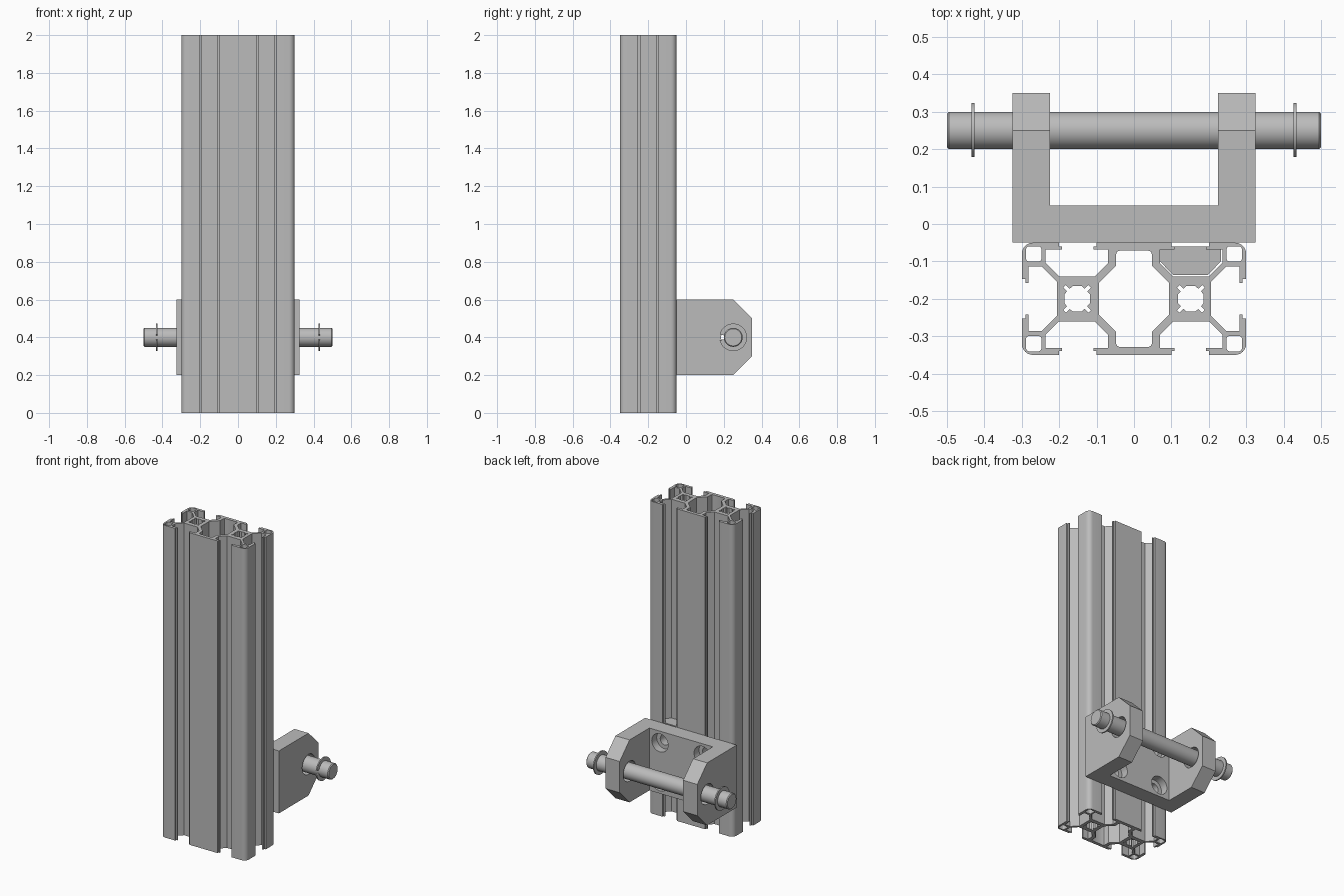
import bpy, bmesh, math
from mathutils import Matrix, Vector

cube = bpy.data.objects.get("Cube")
if cube:
    bpy.data.objects.remove(cube, do_unlink=True)

grey = bpy.data.materials.new("aluminium_grey")
grey.use_nodes = True
colour = (0.5, 0.5, 0.5, 1)
grey.diffuse_color = colour
grey.node_tree.nodes["Principled BSDF"].inputs["Base Color"].default_value = colour


def add(name, mesh, smooth=None):
    obj = bpy.data.objects.new(name, mesh)
    bpy.context.collection.objects.link(obj)
    mesh.materials.clear()
    mesh.materials.append(grey)
    for p in mesh.polygons:
        p.use_smooth = False
    if smooth:
        bpy.ops.object.select_all(action='DESELECT')
        obj.select_set(True)
        bpy.context.view_layer.objects.active = obj
        bpy.ops.object.shade_smooth_by_angle(angle=math.radians(smooth))
    return obj


def extrude(name, loops, depth, matrix, smooth=None):
    """Filled outline (later loops are holes), extruded from 0 to depth along local z."""
    curve = bpy.data.curves.new(name, 'CURVE')
    curve.dimensions = '2D'
    curve.fill_mode = 'BOTH'
    curve.extrude = depth / 2
    for loop in loops:
        spline = curve.splines.new('POLY')
        spline.points.add(len(loop) - 1)
        for point, (x, y) in zip(spline.points, loop):
            point.co = (x, y, 0, 1)
        spline.use_cyclic_u = True
    temp = bpy.data.objects.new("temp", curve)
    mesh = bpy.data.meshes.new_from_object(temp)
    bpy.data.objects.remove(temp)
    bm = bmesh.new()
    bm.from_mesh(mesh)
    bmesh.ops.remove_doubles(bm, verts=bm.verts, dist=1e-5)
    bmesh.ops.transform(bm, verts=bm.verts,
                        matrix=matrix @ Matrix.Translation((0, 0, depth / 2)))
    bmesh.ops.recalc_face_normals(bm, faces=bm.faces)
    bm.to_mesh(mesh)
    bm.free()
    mesh.name = name
    return add(name, mesh, smooth)


def cylinder(name, radius, start, end, segments=48, bevel=0, smooth=None):
    start, end = Vector(start), Vector(end)
    axis = end - start
    bm = bmesh.new()
    matrix = Matrix.Translation((start + end) / 2) @ axis.to_track_quat('Z', 'Y').to_matrix().to_4x4()
    bmesh.ops.create_cone(bm, cap_ends=True, segments=segments, radius1=radius,
                          radius2=radius, depth=axis.length, matrix=matrix)
    if bevel:
        rims = [e for e in bm.edges if any(len(f.verts) > 4 for f in e.link_faces)]
        bmesh.ops.bevel(bm, geom=rims, offset=bevel, segments=1, affect='EDGES')
    mesh = bpy.data.meshes.new(name)
    bm.to_mesh(mesh)
    bm.free()
    return add(name, mesh, smooth)


def mirror_quarter(quarter):
    """Full loop from a first-quadrant path running from the y axis to the x axis."""
    right = quarter + [(x, -y) for x, y in reversed(quarter)]
    return right + [(-x, y) for x, y in reversed(right)]


def shift(loop, dx, dy=0):
    return [(x + dx, y + dy) for x, y in loop]


def rounded_box(w, h, r):
    return mirror_quarter([(w - r + r * math.sin(t), h - r + r * math.cos(t))
                           for t in [i * math.pi / 8 for i in range(5)]])


# Slotted extrusion: quarter outline, centre plate to side lip
corner = [(0.27 + 0.03 * math.sin(t), 0.12 + 0.03 * math.cos(t))
          for t in [i * math.pi / 12 for i in range(7)]]
outline = [(.1, .15), (.1, .14), (.108, .14), (.108, .132), (.07, .132), (.07, .095),
           (.105, .06), (.2, .06), (.237, .097), (.237, .132), (.192, .132), (.192, .14),
           (.2, .14), (.2, .15)] + corner + [
           (.3, .053), (.29, .053), (.29, .042), (.282, .042), (.282, .086),
           (.246, .086), (.206, .046)]
middle = [(.038, .129), (.045, .126), (.048, .119), (.048, .088), (.094, .042)]
bore = [(.012, .034), (.02, .027), (.03, .037), (.037, .03), (.027, .02), (.034, .012)]
loops = [mirror_quarter(outline), mirror_quarter(middle)]
for sx in (-1, 1):
    loops.append(shift(mirror_quarter(bore), sx * 0.152))
    for sy in (-1, 1):
        loops.append(shift(rounded_box(.0205, .0205, .008), sx * .268, sy * .12))
extrude("slotted_column", loops, 2, Matrix.Translation((0, -0.2, 0)), 30)

# Slot nut behind the bracket
half = [(.046, .06 - .12), (.046, .066 - .132), (.081, -.066), (.081, -.1), (.046, -.137)]
nut = half + [(-x, y) for x, y in reversed(half)]
extrude("slot_nut", [shift(nut, 0.151)], 0.2, Matrix.Translation((0, 0, 0.4)))

# U-shaped bracket, cut from a solid by its corner chamfers and holes
u_shape = [(-.325, -.05), (.325, -.05), (.325, .35), (.225, .35), (.225, .05),
           (-.225, .05), (-.225, .35), (-.325, .35)]
bracket = extrude("pivot_bracket", [u_shape], 0.4, Matrix.Translation((0, 0, 0.2)))
cutters = []
# Local x, y, z become world y, z, x
along_x = Matrix(((0, 0, 1, -0.5), (1, 0, 0, 0), (0, 1, 0, 0), (0, 0, 0, 1)))
for s in (-1, 1):
    wedge = [(.25, .4 + s * .2), (.35, .4 + s * .1), (.45, .4), (.45, .4 + s * .4),
             (.25 - .1, .4 + s * .3)]
    cutters.append(extrude("chamfer_cutter", [wedge], 1, along_x))
cutters.append(cylinder("pin_hole_cutter", 0.064, (-.5, .25, .4), (.5, .25, .4)))
for x in (-.15, .15):
    for z in (.275, .525):
        cutters.append(cylinder("bolt_hole_cutter", 0.033, (x, -.1, z), (x, .1, z), 32))
        cutters.append(cylinder("counterbore_cutter", 0.058, (x, 0, z), (x, .1, z), 32))
for cutter in cutters:
    mod = bracket.modifiers.new("cut", 'BOOLEAN')
    mod.operation = 'DIFFERENCE'
    mod.solver = 'EXACT'
    mod.object = cutter
depsgraph = bpy.context.evaluated_depsgraph_get()
baked = bpy.data.meshes.new_from_object(bracket.evaluated_get(depsgraph))
bracket.modifiers.clear()
bracket.data = baked
for cutter in cutters:
    bpy.data.objects.remove(cutter, do_unlink=True)
bpy.ops.object.select_all(action='DESELECT')
bracket.select_set(True)
bpy.context.view_layer.objects.active = bracket
bpy.ops.object.shade_smooth_by_angle(angle=math.radians(30))

# Pivot pin
cylinder("pivot_pin", 0.05, (-.5, .25, .4), (.5, .25, .4), 64, 0.005, 30)

# Open retaining rings near both pin ends
angles = [math.radians(192 + 336 * i / 48) for i in range(49)]
ring = [(r * math.cos(a) + .25, r * math.sin(a) + .4)
        for r, path in ((.073, angles), (.049, angles[::-1])) for a in path]
for name, x in (("left_retaining_ring", .43), ("right_retaining_ring", -.43)):
    extrude(name, [ring], 0.008, Matrix.Translation((x + 0.496, 0, 0)) @ along_x, 30)
